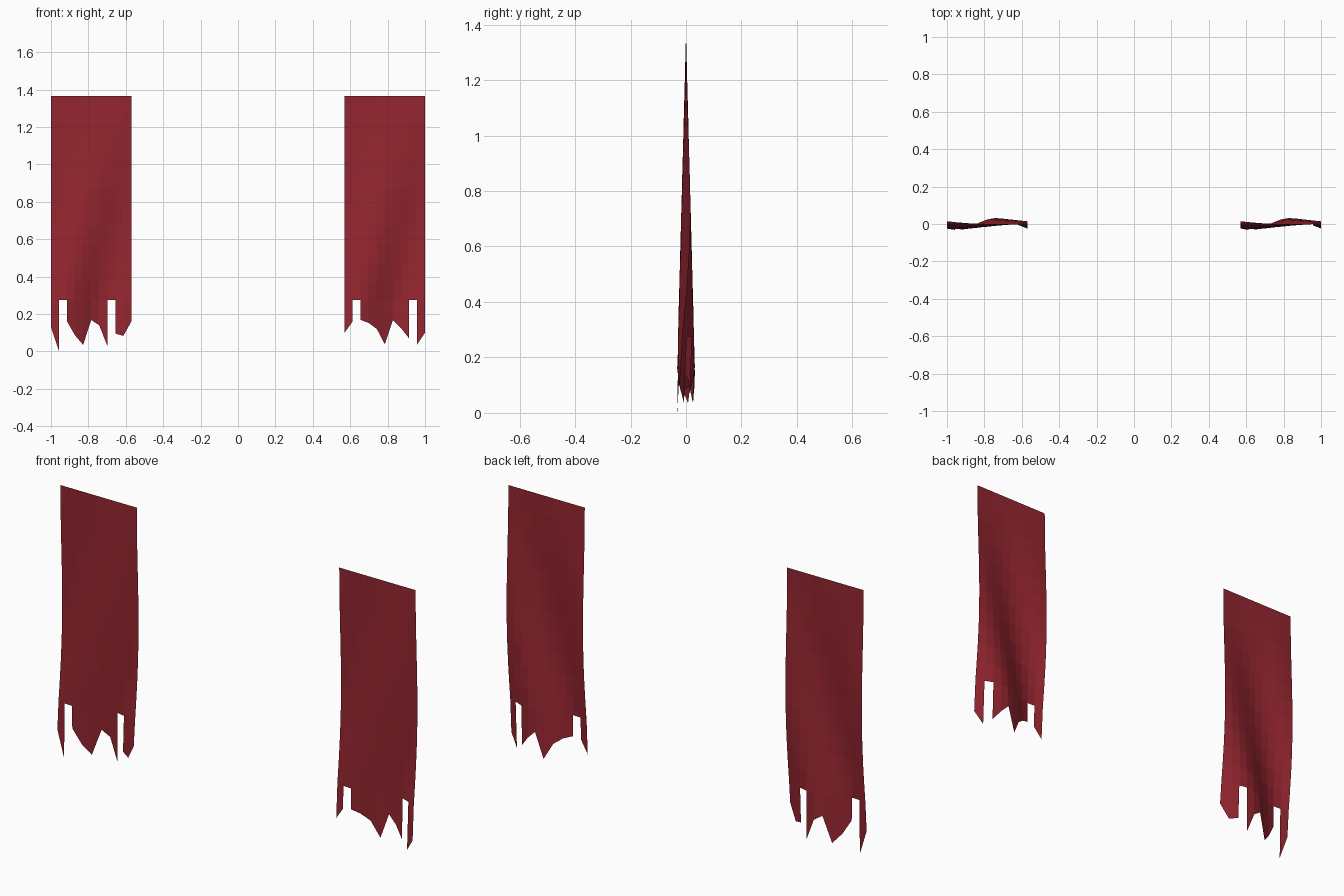
import bpy
import bmesh
from math import sin, pi

cube = bpy.data.objects.get("Cube")
if cube:
    bpy.data.objects.remove(cube, do_unlink=True)

# Cloth colour
cloth = bpy.data.materials.new("dark_red_cloth")
cloth.use_nodes = True
cloth.diffuse_color = (0.3, 0.019, 0.029, 1)
cloth.node_tree.nodes["Principled BSDF"].inputs["Base Color"].default_value = cloth.diffuse_color

COLS, ROWS = 10, 12
WIDTH, TOP, HEM = 0.43, 1.365, 0.176
RIPPLE = 0.032


def banner(name, left_x, frayed_hem, torn_cols):
    """Hanging cloth with a ripple that grows downwards and a ragged hem."""
    bm = bmesh.new()
    grid = []
    for r in range(ROWS + 1):
        t = r / ROWS
        line = []
        for c in range(COLS + 1):
            u = c / COLS
            z = frayed_hem[c] if r == ROWS else TOP + (HEM - TOP) * t
            y = RIPPLE * t * sin(2 * pi * u + 4 * t)
            line.append(bm.verts.new((left_x + WIDTH * u, y, z)))
        grid.append(line)
    for r in range(ROWS):
        for c in range(COLS):
            # Torn strips are missing from the lowest row
            if r == ROWS - 1 and c in torn_cols:
                continue
            bm.faces.new((grid[r + 1][c], grid[r + 1][c + 1], grid[r][c + 1], grid[r][c]))
    mesh = bpy.data.meshes.new(name)
    bm.to_mesh(mesh)
    bm.free()
    mesh.materials.append(cloth)
    obj = bpy.data.objects.new(name, mesh)
    bpy.context.collection.objects.link(obj)


# The two banners share the ripple but have different hems
banner("right_banner", -1.0,
       (0.13, 0, 0.16, 0.085, 0.035, 0.168, 0.14, 0.03, 0.095, 0.083, 0.16), (1, 7))
banner("left_banner", 1.0 - WIDTH,
       (0.10, 0.16, 0.168, 0.152, 0.12, 0.038, 0.167, 0.125, 0.07, 0.035, 0.10), (1, 8))
